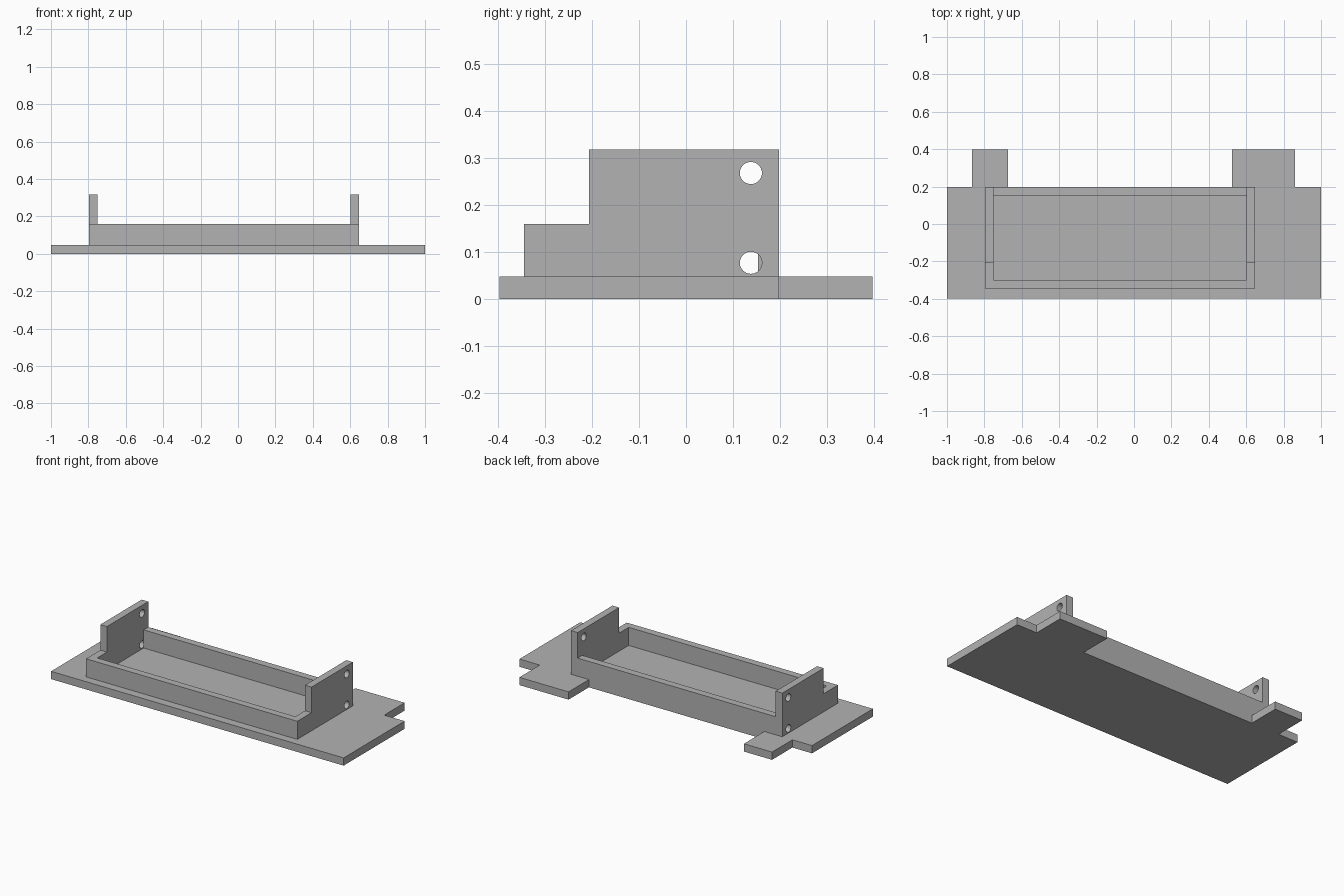
import bpy
import bmesh

cube = bpy.data.objects.get("Cube")
if cube:
    bpy.data.objects.remove(cube, do_unlink=True)

# Single grey plastic
GREY = (0.45, 0.45, 0.45, 1)
grey = bpy.data.materials.new("grey plastic")
grey.use_nodes = True
grey.diffuse_color = GREY
grey.node_tree.nodes["Principled BSDF"].inputs["Base Color"].default_value = GREY

# Shared dimensions
THICK = 0.048
WALL_TOP, EAR_TOP = 0.16, 0.318
FRONT, BACK = -0.397, 0.198
LEFT, RIGHT = 0.647, -0.797
WALL = 0.045
TRAY_FRONT, EAR_FRONT = -0.345, -0.206


def prism(name, outline, axis, start, end):
    """Extrude a flat outline along x ('X', outline in y,z) or z ('Z', outline in x,y)."""
    def place(p, t):
        return (t, *p) if axis == 'X' else (*p, t)
    bm = bmesh.new()
    face = bm.faces.new([bm.verts.new(place(p, start)) for p in outline])
    grown = bmesh.ops.extrude_face_region(bm, geom=[face])
    for v in grown["geom"]:
        if isinstance(v, bmesh.types.BMVert):
            v.co["XYZ".index(axis)] = end
    bmesh.ops.recalc_face_normals(bm, faces=bm.faces)
    mesh = bpy.data.meshes.new(name)
    bm.to_mesh(mesh)
    bm.free()
    mesh.materials.append(grey)
    obj = bpy.data.objects.new(name, mesh)
    bpy.context.collection.objects.link(obj)
    return obj


def drill(obj, x, y, z, radius):
    """Cut a round hole through a side plate along x."""
    bpy.ops.mesh.primitive_cylinder_add(vertices=40, radius=radius, depth=WALL * 2,
                                        location=(x, y, z), rotation=(0, 1.570796, 0))
    cutter = bpy.context.object
    cutter.name = "hole_cutter"
    cutter.data.materials.append(grey)
    cutter.hide_render = True
    mod = obj.modifiers.new("hole", 'BOOLEAN')
    mod.operation, mod.solver, mod.object = 'DIFFERENCE', 'EXACT', cutter
    bpy.context.view_layer.objects.active = obj
    bpy.ops.object.modifier_apply(modifier=mod.name)
    bpy.data.objects.remove(cutter, do_unlink=True)


# Base plate with two rear tabs of different widths
tab_end = -FRONT
base = [(-1, FRONT), (1, FRONT), (1, BACK)]
for a, b in ((0.861, 0.525), (-0.674, -0.866)):
    base += [(a, BACK), (a, tab_end), (b, tab_end), (b, BACK)]
base.append((-1, BACK))
prism("base_plate", base, 'Z', 0, THICK)

# Tray front and back walls, fitted between the side plates
for name, y0, y1 in (("front_wall", TRAY_FRONT, TRAY_FRONT + WALL),
                     ("back_wall", BACK - WALL, BACK)):
    x0, x1 = RIGHT + WALL, LEFT - WALL
    prism(name, [(x0, y0), (x1, y0), (x1, y1), (x0, y1)], 'Z', THICK, WALL_TOP)

# Stepped side plates with two mounting holes each
side = [(TRAY_FRONT, THICK), (BACK, THICK), (BACK, EAR_TOP),
        (EAR_FRONT, EAR_TOP), (EAR_FRONT, WALL_TOP), (TRAY_FRONT, WALL_TOP)]
for name, x0 in (("right_side_plate", RIGHT), ("left_side_plate", LEFT - WALL)):
    plate = prism(name, side, 'X', x0, x0 + WALL)
    for z in (0.077, 0.268):
        drill(plate, x0 + WALL / 2, 0.138, z, 0.0235)
